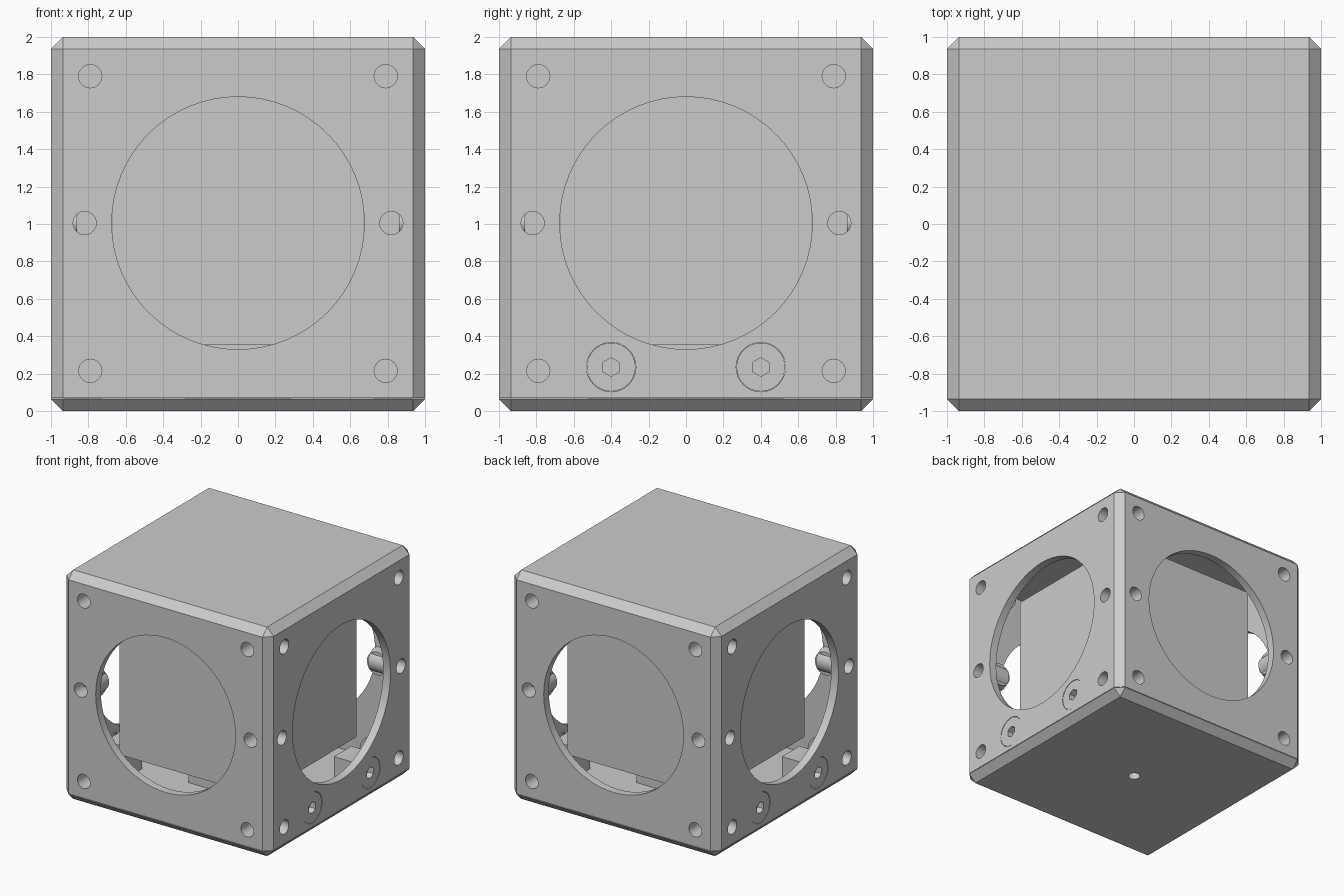
import bpy, bmesh, math
from mathutils import Matrix, Vector

if "Cube" in bpy.data.objects:
    bpy.data.objects.remove(bpy.data.objects["Cube"])


def finish(name, bm):
    bmesh.ops.recalc_face_normals(bm, faces=bm.faces[:])
    me = bpy.data.meshes.new(name)
    bm.to_mesh(me)
    bm.free()
    ob = bpy.data.objects.new(name, me)
    bpy.context.collection.objects.link(ob)
    return ob


def add_box(bm, lo, hi):
    lo, hi = Vector(lo), Vector(hi)
    m = Matrix.Translation((lo + hi) / 2) @ Matrix.Diagonal((*(hi - lo), 1))
    return bmesh.ops.create_cube(bm, size=1, matrix=m)['verts']


def add_rod(bm, side, u, z, r, d0, d1, n=32):
    """Cylinder through side wall number `side`, from distance d0 to d1."""
    m = (Matrix.Rotation(side * math.pi / 2, 4, 'Z')
         @ Matrix.Translation((u, -(d0 + d1) / 2, z))
         @ Matrix.Rotation(math.pi / 2, 4, 'X'))
    bmesh.ops.create_cone(bm, cap_ends=True, segments=n, radius1=r,
                          radius2=r, depth=abs(d1 - d0), matrix=m)


def chamfer_box(name, z0, z1, flat_z):
    """Square block, chamfered everywhere except around z = flat_z."""
    bm = bmesh.new()
    add_box(bm, (-1, -1, z0), (1, 1, z1))
    edges = [e for e in bm.edges
             if not all(abs(v.co.z - flat_z) < 1e-4 for v in e.verts)]
    bmesh.ops.bevel(bm, geom=edges, offset=0.064, segments=1,
                    affect='EDGES', clamp_overlap=False)
    return finish(name, bm)


def boolean(ob, cutter, op):
    cutter.hide_render = True
    cutter.hide_viewport = True
    m = ob.modifiers.new(op.lower(), 'BOOLEAN')
    m.operation, m.object, m.solver, m.use_self = op, cutter, 'EXACT', True


# screw positions on each wall: four corners and two mid-sides
SCREWS = [(s * u, z, r) for s in (-1, 1)
          for u, z, r in ((.79, .215, .14), (.79, 1.79, .14), (.82, 1.005, .1))]

# housing shell: hollow, open below
housing = chamfer_box('housing', .07, 2, .07)
bm = bmesh.new()
add_box(bm, (-.93, -.93, -.2), (.93, .93, 1.93))
boolean(housing, finish('cavity_cutter', bm), 'DIFFERENCE')

# inner screw bosses
bm = bmesh.new()
for side in range(4):
    for u, z, r in SCREWS:
        add_rod(bm, side, u, z, r, .75, .95)
boolean(housing, finish('boss_helper', bm), 'UNION')

# round windows, blind screw holes, bolt recesses
bm = bmesh.new()
for side in range(4):
    add_rod(bm, side, 0, 1.005, .675, .7, 1.2, 64)
    for u, z, r in SCREWS:
        add_rod(bm, side, u, z, .062, .86, 1.1, 24)
    if side % 2:
        for u in (-.4, .4):
            add_rod(bm, side, u, .235, .132, .9, 1.1)
boolean(housing, finish('hole_cutter', bm), 'DIFFERENCE')

# base plate with a centre hole
base = chamfer_box('base_plate', 0, .066, .066)
bm = bmesh.new()
bmesh.ops.create_cone(bm, cap_ends=True, segments=24, radius1=.05,
                      radius2=.05, depth=.2)
boolean(base, finish('base_hole_cutter', bm), 'DIFFERENCE')

# fastening tabs standing on the base plate
bm = bmesh.new()
for sx in (-1, 1):
    for y in (-.4, .4):
        add_box(bm, (min(sx * .73, sx * .93), y - .12, .06),
                (max(sx * .73, sx * .93), y + .12, .35))
tabs = finish('base_tabs', bm)

# flush bolts with hexagonal sockets on the left and right walls
bm, hx = bmesh.new(), bmesh.new()
for side in (1, 3):
    for u in (-.4, .4):
        add_rod(bm, side, u, .235, .13, .92, .998)
        add_rod(hx, side, u, .235, .05, .945, 1.1, 6)
bolts = finish('bolts', bm)
boolean(bolts, finish('socket_cutter', hx), 'DIFFERENCE')

# inner block and its pedestal
bm = bmesh.new()
add_box(bm, (-.672, -.672, .355), (.672, .672, 1.715))
finish('inner_block', bm)
bm = bmesh.new()
add_box(bm, (-.28, -.28, .06), (.28, .28, .355))
finish('pedestal', bm)

# smooth round walls, keep sharp edges
bpy.ops.object.select_all(action='DESELECT')
for ob in (housing, base, bolts):
    bpy.context.view_layer.objects.active = ob
    ob.select_set(True)
bpy.ops.object.convert(target='MESH')
bpy.ops.object.shade_smooth_by_angle(angle=math.radians(30))
